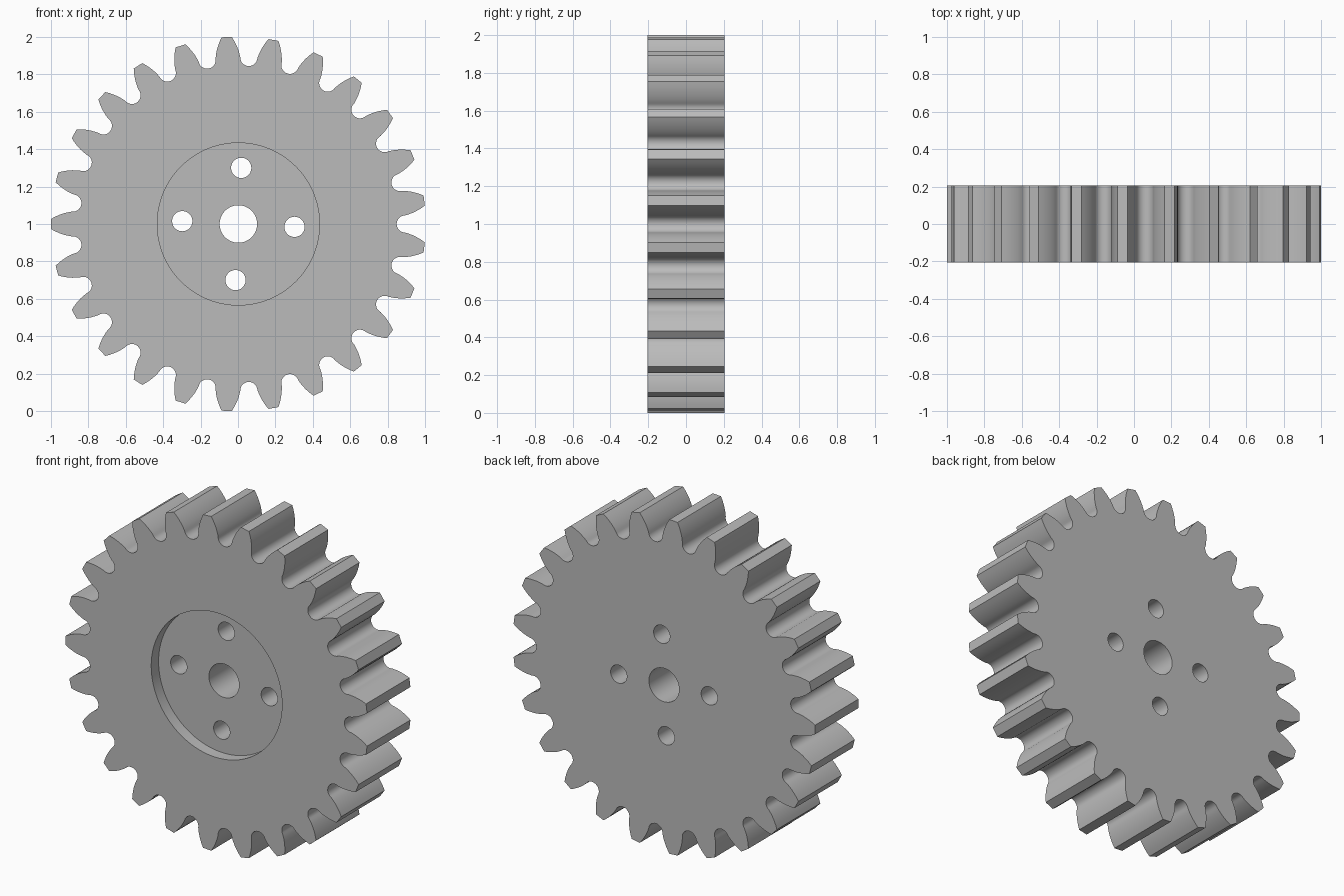
import bpy
import bmesh
from math import cos, sin, pi, radians
from mathutils import Matrix, Vector

TEETH = 25
HALF_DEPTH = 0.205
CENTRE = Vector((0.002, 0, 1))
GAP_RADIUS, GAP_CENTRE = 0.046, 0.891
# Tooth flank: (distance from the axis, half width)
FLANK = [(0.912, 0.062), (0.932, 0.057), (0.955, 0.049), (0.978, 0.039), (1.0, 0.027)]

if "Cube" in bpy.data.objects:
    bpy.data.objects.remove(bpy.data.objects["Cube"])

steel = bpy.data.materials.new("steel grey")
steel.use_nodes = True
steel.diffuse_color = (0.5, 0.5, 0.5, 1)
steel.node_tree.nodes["Principled BSDF"].inputs["Base Color"].default_value = (0.5, 0.5, 0.5, 1)


def make_object(name, bm):
    bmesh.ops.recalc_face_normals(bm, faces=bm.faces)
    mesh = bpy.data.meshes.new(name)
    bm.to_mesh(mesh)
    bm.free()
    mesh.materials.append(steel)
    obj = bpy.data.objects.new(name, mesh)
    bpy.context.collection.objects.link(obj)
    return obj


def gear_outline():
    """One tooth and one rounded gap, repeated around the axis."""
    tooth = [Vector((r, -w)) for r, w in FLANK] + [Vector((r, w)) for r, w in reversed(FLANK)]
    steps = 14
    gap = [Vector((GAP_CENTRE - GAP_RADIUS * sin(pi * i / steps),
                   -GAP_RADIUS * cos(pi * i / steps))) for i in range(steps + 1)]
    pitch = 2 * pi / TEETH
    points = []
    for k in range(TEETH):
        angle = pi + k * pitch
        points += [Matrix.Rotation(angle, 2) @ p for p in tooth]
        points += [Matrix.Rotation(angle + pitch / 2, 2) @ p for p in gap]
    return points


def cutter(name, radius, x, z, y_from, y_to, sides=64):
    bm = bmesh.new()
    place = Matrix.Translation(CENTRE + Vector((x, (y_from + y_to) / 2, z)))
    bmesh.ops.create_cone(bm, cap_ends=True, segments=sides, radius1=radius, radius2=radius,
                          depth=y_to - y_from, matrix=place @ Matrix.Rotation(pi / 2, 4, "X"))
    obj = make_object(name, bm)
    obj.hide_render = True
    return obj


# Toothed wheel
bm = bmesh.new()
face = bm.faces.new([bm.verts.new(CENTRE + Vector((p.x, -HALF_DEPTH, p.y))) for p in gear_outline()])
side = bmesh.ops.extrude_face_region(bm, geom=[face], use_keep_orig=True)
bmesh.ops.translate(bm, vec=(0, 2 * HALF_DEPTH, 0),
                    verts=[v for v in side["geom"] if isinstance(v, bmesh.types.BMVert)])
gear = make_object("gear_wheel", bm)

# Front recess, shaft bore and four bolt holes
cutters = [cutter("recess_cutter", 0.433, 0, 0, -0.4, -HALF_DEPTH + 0.07, 96),
           cutter("bore_cutter", 0.1, 0, 0, -0.5, 0.5)]
for k in range(4):
    a = radians(87.1 + 90 * k)
    cutters.append(cutter("bolt_hole_cutter", 0.054, 0.3 * cos(a), 0.3 * sin(a), -0.5, 0.5, 40))

bpy.ops.object.select_all(action="DESELECT")
bpy.context.view_layer.objects.active = gear
gear.select_set(True)
for tool in cutters:
    cut = gear.modifiers.new(tool.name, "BOOLEAN")
    cut.operation = "DIFFERENCE"
    cut.solver = "EXACT"
    cut.object = tool
    bpy.ops.object.modifier_apply(modifier=cut.name)
    bpy.data.objects.remove(tool)

bpy.ops.object.shade_smooth_by_angle(angle=radians(30))
